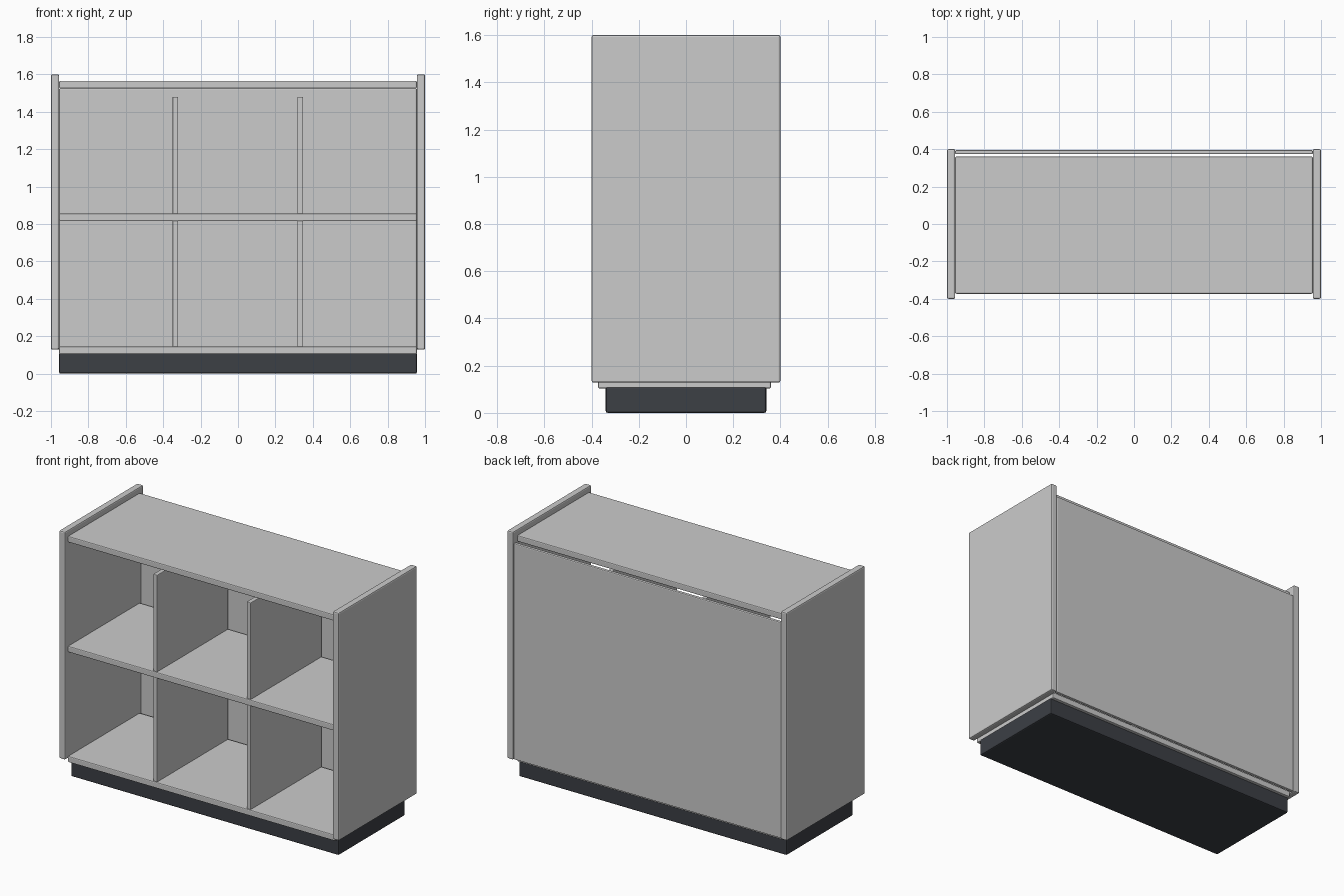
import bpy

if "Cube" in bpy.data.objects:
    bpy.data.objects.remove(bpy.data.objects["Cube"])


def panel(name, lo, hi, bevel=0.006):
    """Box between two corners with softly bevelled edges."""
    bpy.ops.mesh.primitive_cube_add(
        size=1, location=[(a + b) / 2 for a, b in zip(lo, hi)])
    ob = bpy.context.object
    ob.name = name
    ob.scale = [b - a for a, b in zip(lo, hi)]
    bpy.ops.object.transform_apply(location=False, rotation=False, scale=True)
    mod = ob.modifiers.new("bevel", 'BEVEL')
    mod.width = bevel
    mod.segments = 2
    return ob


# Dark recessed plinth
plinth = panel("plinth", (-0.957, -0.34, 0), (0.957, 0.34, 0.112), 0.008)
dark = bpy.data.materials.new("dark_plinth")
dark.diffuse_color = (0.045, 0.05, 0.06, 1)
dark.use_nodes = True
dark.node_tree.nodes["Principled BSDF"].inputs["Base Color"].default_value = dark.diffuse_color
plinth.data.materials.append(dark)

# Side panels, standing proud of the top
for label, s in (("left", -1), ("right", 1)):
    x0, x1 = sorted((s * 0.956, s))
    panel(label + "_side", (x0, -0.4, 0.128), (x1, 0.4, 1.6), 0.008)

# Horizontal boards
for name, z in (("bottom_board", 0.104), ("middle_shelf", 0.815), ("top_board", 1.525)):
    panel(name, (-0.956, -0.373, z), (0.956, 0.36, z + 0.04))

# Back panel, just behind the boards
panel("back_panel", (-0.956, 0.373, 0.13), (0.956, 0.395, 1.526))

# Upright dividers, lower and upper rows
for row, z0, z1 in (("lower", 0.142, 0.817), ("upper", 0.853, 1.48)):
    for label, x in (("left", -0.335), ("right", 0.333)):
        panel(f"{row}_{label}_divider", (x - 0.015, -0.367, z0),
              (x + 0.015, 0.36, z1), 0.004)
